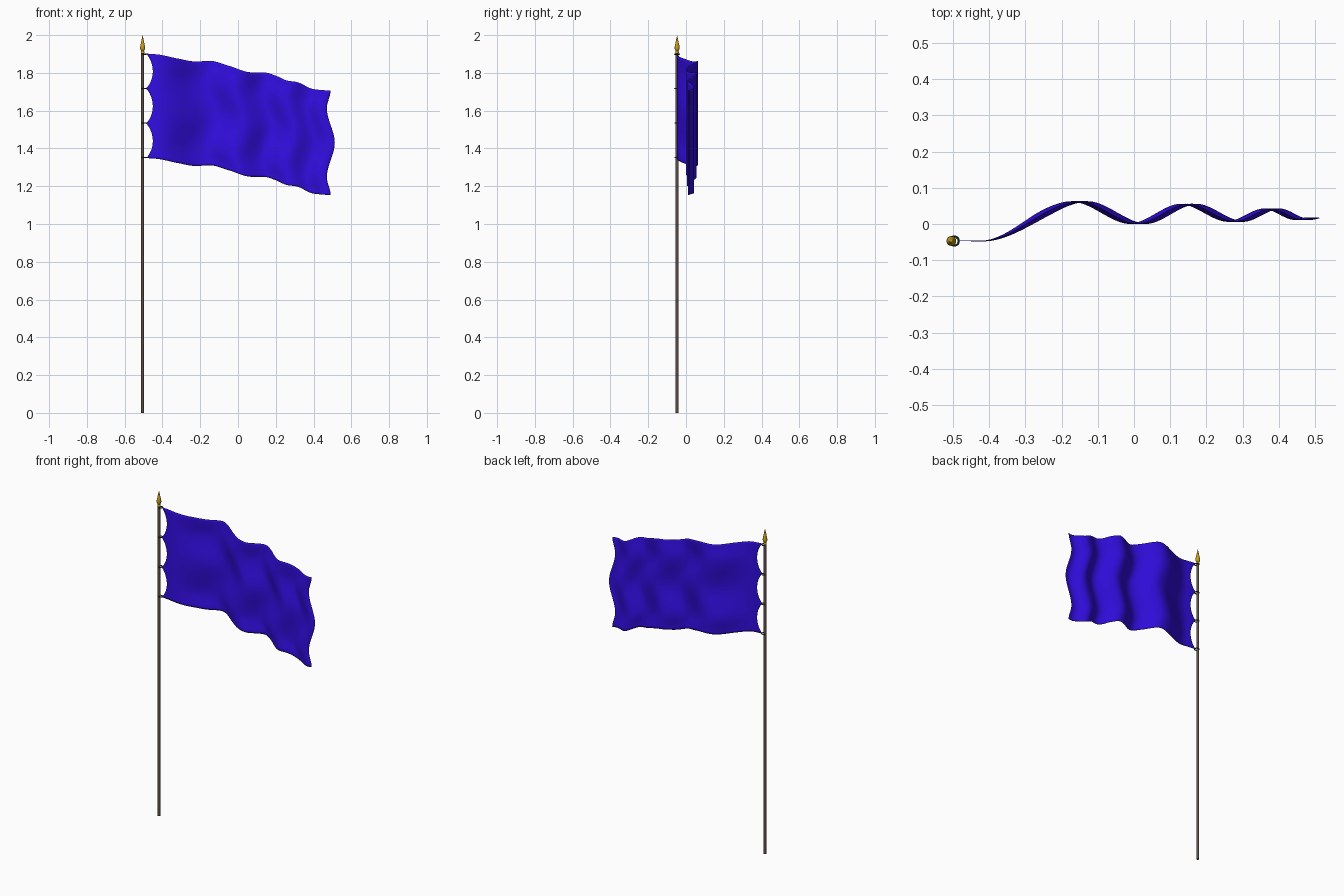
import bpy, bmesh, math

if "Cube" in bpy.data.objects:
    bpy.data.objects.remove(bpy.data.objects["Cube"])

PX, PY = -0.505, -0.047          # pole axis
TOP, DROP = 1.902, 0.553         # flag top at the pole, flag height


def material(name, rgb):
    m = bpy.data.materials.new(name)
    m.diffuse_color = (*rgb, 1)
    m.use_nodes = True
    m.node_tree.nodes["Principled BSDF"].inputs["Base Color"].default_value = m.diffuse_color
    return m


BLUE = material("flag blue", (0.032, 0.004, 0.75))
BROWN = material("pole brown", (0.10, 0.075, 0.06))
GOLD = material("gold", (0.58, 0.33, 0.012))
GREEN = material("dark green", (0.01, 0.07, 0.02))


def curve(pts):
    """Smooth interpolation that keeps listed peaks as peaks."""
    n = len(pts)
    d = [(pts[i + 1][1] - pts[i][1]) / (pts[i + 1][0] - pts[i][0]) for i in range(n - 1)]
    m = [0.0] * n
    for i in range(1, n - 1):
        if d[i - 1] * d[i] > 0:
            m[i] = 2 * d[i - 1] * d[i] / (d[i - 1] + d[i])

    def f(x):
        x = min(max(x, pts[0][0]), pts[-1][0])
        i = max(k for k in range(n - 1) if pts[k][0] <= x)
        h = pts[i + 1][0] - pts[i][0]
        s = (x - pts[i][0]) / h
        return (pts[i][1] * (1 + 2 * s) * (1 - s) ** 2 + m[i] * h * s * (1 - s) ** 2
                + pts[i + 1][1] * s * s * (3 - 2 * s) + m[i + 1] * h * s * s * (s - 1))
    return f


def finish(bm, name, mat, smooth=True):
    me = bpy.data.meshes.new(name)
    bmesh.ops.recalc_face_normals(bm, faces=bm.faces)
    bm.to_mesh(me)
    bm.free()
    ob = bpy.data.objects.new(name, me)
    bpy.context.collection.objects.link(ob)
    me.materials.append(mat)
    if smooth:
        bpy.ops.object.select_all(action='DESELECT')
        ob.select_set(True)
        bpy.context.view_layer.objects.active = ob
        bpy.ops.object.shade_smooth_by_angle(angle=math.radians(40))
    return ob


def lathe(name, profile, mat, segs=24):
    bm = bmesh.new()
    vs = [bm.verts.new((PX + r, PY, z)) for r, z in profile]
    es = [bm.edges.new(p) for p in zip(vs, vs[1:])]
    bmesh.ops.spin(bm, geom=vs + es, cent=(PX, PY, 0), axis=(0, 0, 1),
                   angle=math.tau, steps=segs)
    bmesh.ops.remove_doubles(bm, verts=bm.verts, dist=1e-5)
    return finish(bm, name, mat)


# pole and spear finial
lathe("pole", [(0, 0), (0.008, 0), (0.008, 1.91), (0, 1.91)], BROWN)
lathe("finial", [(0, 1.905), (0.009, 1.905), (0.009, 1.912), (0.007, 1.916), (0.011, 1.922),
                 (0.0135, 1.931), (0.012, 1.943), (0.008, 1.962), (0.004, 1.982), (0, 2.0)], GOLD)

# rings tying the flag corners and scallop tips to the pole
for i in range(4):
    bpy.ops.mesh.primitive_torus_add(major_radius=0.0125, minor_radius=0.003,
                                     major_segments=20, minor_segments=8,
                                     location=(PX + 0.008, PY, TOP - 0.003 - i * (DROP - 0.006) / 3))
    ring = bpy.context.object
    ring.name = f"flag_ring_{i + 1}"
    ring.data.materials.append(GREEN)
    bpy.ops.object.shade_smooth_by_angle()

# flag: ripple in y, sagging top edge in z, sideways bend of the folds
ripple = curve([(-0.50, -0.046), (-0.42, -0.047), (-0.15, 0.062), (0.01, 0.001), (0.15, 0.055),
                (0.28, 0.007), (0.38, 0.042), (0.465, 0.012), (0.51, 0.02)])
sag = curve([(-0.50, TOP), (-0.43, 1.898), (-0.32, 1.876), (-0.22, 1.860), (-0.15, 1.864),
             (-0.05, 1.838), (0.07, 1.803), (0.14, 1.802), (0.20, 1.785), (0.26, 1.759),
             (0.31, 1.752), (0.40, 1.714), (0.49, 1.707)])
bend = curve([(0, 0), (0.17, -0.02), (0.5, 0.022), (0.83, -0.02), (1, 0)])

NU, NV = 110, 48
bm = bmesh.new()
rows = []
for j in range(NV + 1):
    t = j / NV
    s = (t * 3) % 1
    left = -0.487 + 0.036 * (4 * s * (1 - s)) ** 0.85     # scalloped hoist edge
    row = []
    for i in range(NU + 1):
        x = left + (0.49 - left) * i / NU
        w = min(max((x + 0.45) / 0.2, 0), 1)
        row.append(bm.verts.new((x + bend(t) * w, ripple(x), sag(x) - DROP * t)))
    rows.append(row)
for a, b in zip(rows, rows[1:]):
    for i in range(NU):
        bm.faces.new((a[i], b[i], b[i + 1], a[i + 1]))
flag = finish(bm, "flag", BLUE)
mod = flag.modifiers.new("thickness", 'SOLIDIFY')
mod.thickness, mod.offset = 0.002, 0
